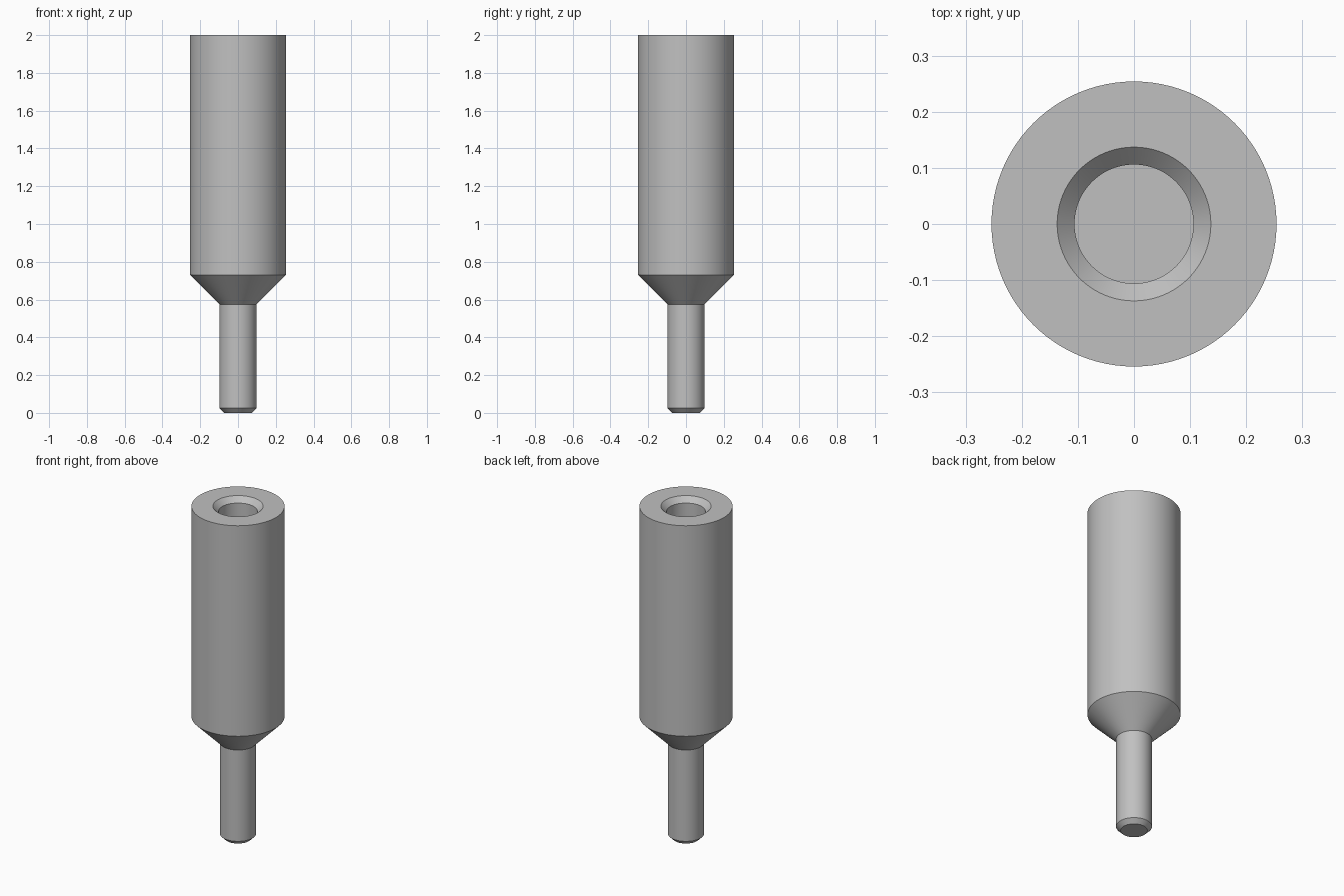
import bpy, bmesh, math

cube = bpy.data.objects.get("Cube")
if cube:
    bpy.data.objects.remove(cube, do_unlink=True)

SEGMENTS = 96

# Single grey metal
metal = bpy.data.materials.new("grey metal")
metal.use_nodes = True
grey = (0.53, 0.53, 0.53, 1)
metal.diffuse_color = grey
metal.node_tree.nodes["Principled BSDF"].inputs["Base Color"].default_value = grey


def lathe(name, profile):
    """Spin a (radius, height) profile that starts and ends on the axis."""
    bm = bmesh.new()
    verts = [bm.verts.new((r, 0, z)) for r, z in profile]
    edges = [bm.edges.new(pair) for pair in zip(verts, verts[1:])]
    bmesh.ops.spin(bm, geom=verts + edges, cent=(0, 0, 0), axis=(0, 0, 1),
                   angle=math.tau, steps=SEGMENTS, use_merge=True)
    bmesh.ops.remove_doubles(bm, verts=bm.verts, dist=0.0001)
    bmesh.ops.recalc_face_normals(bm, faces=bm.faces)
    mesh = bpy.data.meshes.new(name)
    bm.to_mesh(mesh)
    bm.free()
    mesh.materials.append(metal)
    obj = bpy.data.objects.new(name, mesh)
    bpy.context.collection.objects.link(obj)
    bpy.ops.object.select_all(action="DESELECT")
    obj.select_set(True)
    bpy.context.view_layer.objects.active = obj
    bpy.ops.object.shade_smooth_by_angle(angle=math.radians(30))
    return obj


# Pin with chamfered tip, conical shoulder, body and countersunk blind hole
lathe("standoff_pillar", [
    (0, 0), (0.073, 0), (0.098, 0.025),      # chamfered tip
    (0.098, 0.575), (0.254, 0.731),          # pin and shoulder
    (0.254, 2), (0.137, 2),                  # body and top rim
    (0.106, 1.969), (0.106, 1.4), (0, 1.4),  # countersink and hole
])
